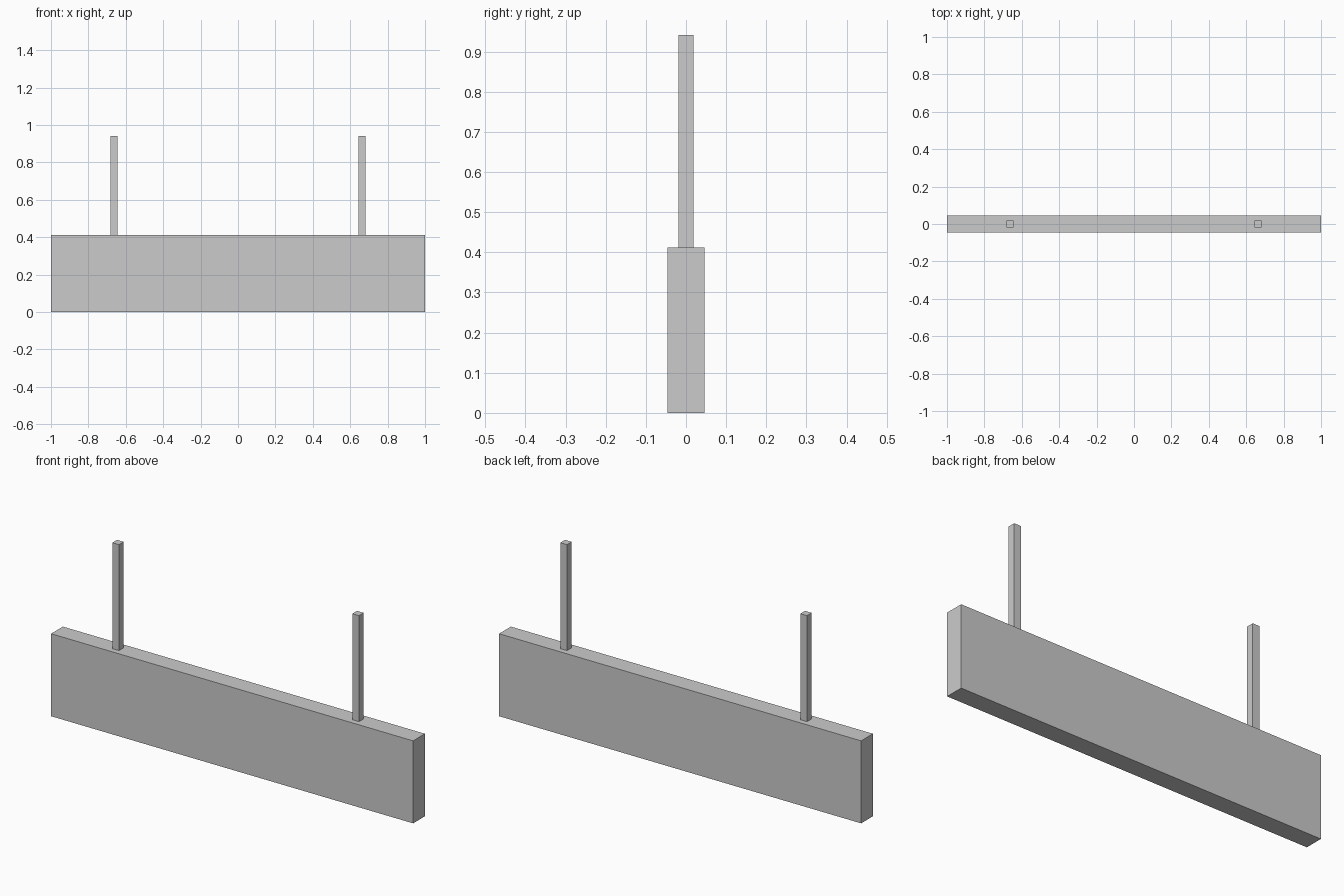
import bpy

if "Cube" in bpy.data.objects:
    bpy.data.objects.remove(bpy.data.objects["Cube"])


def box(name, size, base):
    """Box of the given size whose bottom face is centred on base."""
    x, y, z = base
    bpy.ops.mesh.primitive_cube_add(size=1, location=(x, y, z + size[2] / 2))
    obj = bpy.context.object
    obj.name = name
    obj.scale = size
    bpy.ops.object.transform_apply(location=False, rotation=False, scale=True)
    return obj


PANEL_H, TOTAL_H = 0.412, 0.941

# Hanging sign panel
box("sign_panel", (2.0, 0.093, PANEL_H), (0, 0, 0))

# Two square hanger posts on the top edge
for side, x in (("left", -0.663), ("right", 0.663)):
    box(f"{side}_hanger_post", (0.037, 0.037, TOTAL_H - PANEL_H), (x, 0, PANEL_H))
